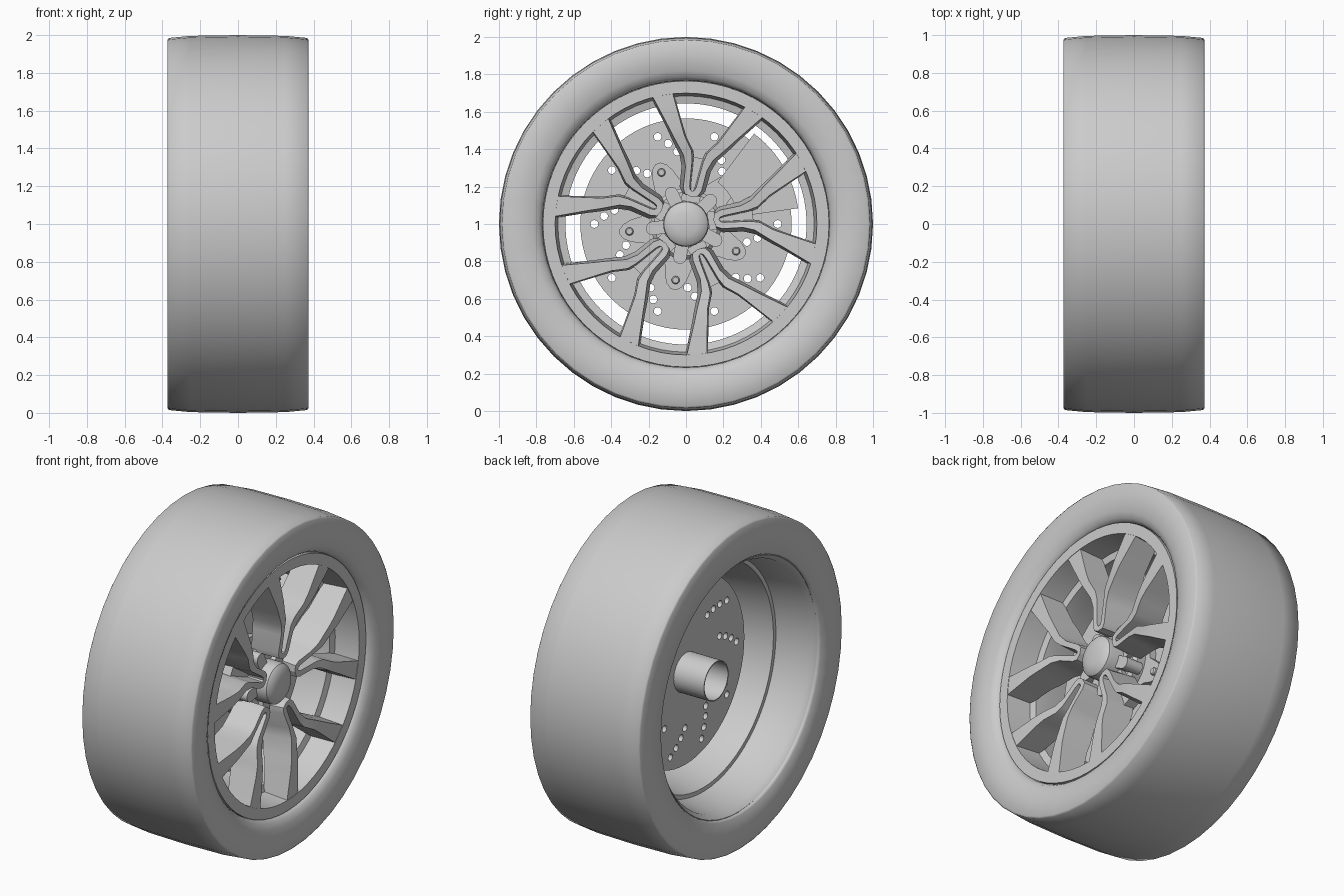
import bpy, bmesh
from math import cos, sin, pi, radians
from mathutils import Matrix

cube = bpy.data.objects.get("Cube")
if cube:
    bpy.data.objects.remove(cube)

grey = bpy.data.materials.new("plain grey")
grey.use_nodes = True
grey.diffuse_color = (0.6, 0.6, 0.6, 1)
grey.node_tree.nodes["Principled BSDF"].inputs["Base Color"].default_value = (0.6, 0.6, 0.6, 1)

# Parts are built around local z; this lays the axle along x at height 1
AXLE = Matrix(((0, 0, 1, 0), (1, 0, 0, 0), (0, 1, 0, 1), (0, 0, 0, 1)))
PAIR = radians(7.5)           # angle of the first spoke pair
STEP = 2 * pi / 5
LUG = PAIR + STEP / 2         # angle of the first lug


def finish(name, mesh, angle):
    mesh.transform(AXLE)
    mesh.materials.clear()
    mesh.materials.append(grey)
    for p in mesh.polygons:
        p.use_smooth = True
        p.material_index = 0
    mesh.set_sharp_from_angle(angle=radians(angle))
    obj = bpy.data.objects.new(name, mesh)
    bpy.context.scene.collection.objects.link(obj)


def from_bmesh(name, bm, angle=35):
    bmesh.ops.recalc_face_normals(bm, faces=bm.faces[:])
    mesh = bpy.data.meshes.new(name)
    bm.to_mesh(mesh)
    bm.free()
    finish(name, mesh, angle)


def lathe(name, profile, steps=48, closed=True, angle=35, centre=(0, 0)):
    """Spin (radius, axial) points round the axle."""
    bm = bmesh.new()
    verts = [bm.verts.new((r, 0, x)) for r, x in profile]
    pairs = list(zip(verts, verts[1:]))
    if closed:
        pairs.append((verts[-1], verts[0]))
    edges = [bm.edges.new(p) for p in pairs]
    bmesh.ops.spin(bm, geom=verts + edges, axis=(0, 0, 1), cent=(0, 0, 0),
                   angle=2 * pi, steps=steps, use_merge=True)
    bmesh.ops.remove_doubles(bm, verts=bm.verts[:], dist=1e-4)
    bmesh.ops.translate(bm, verts=bm.verts[:], vec=(*centre, 0))
    from_bmesh(name, bm, angle)


def plate(name, loops, x0, x1):
    """Extrude outlines from x0 to x1; inner outlines become holes."""
    curve = bpy.data.curves.new(name + "_outline", "CURVE")
    curve.dimensions = "2D"
    curve.fill_mode = "BOTH"
    curve.extrude = (x1 - x0) / 2
    for loop in loops:
        s = curve.splines.new("POLY")
        s.points.add(len(loop) - 1)
        for p, (a, b) in zip(s.points, loop):
            p.co = (a, b, 0, 1)
        s.use_cyclic_u = True
    tmp = bpy.data.objects.new(name + "_tmp", curve)
    bpy.context.scene.collection.objects.link(tmp)
    deps = bpy.context.evaluated_depsgraph_get()
    mesh = bpy.data.meshes.new_from_object(tmp.evaluated_get(deps))
    bpy.data.objects.remove(tmp)
    bm = bmesh.new()
    bm.from_mesh(mesh)
    bmesh.ops.remove_doubles(bm, verts=bm.verts[:], dist=1e-5)
    bmesh.ops.translate(bm, verts=bm.verts[:], vec=(0, 0, (x0 + x1) / 2))
    from_bmesh(name, bm)


def polar(r, a):
    return r * cos(a), r * sin(a)


def circle(r, n, centre=(0, 0)):
    return [(centre[0] + r * cos(2 * pi * i / n), centre[1] + r * sin(2 * pi * i / n))
            for i in range(n)]


def sector(r0, r1, a0, a1, n=12):
    angles = [radians(a0 + (a1 - a0) * i / n) for i in range(n + 1)]
    return [polar(r1, a) for a in angles] + [polar(r0, a) for a in reversed(angles)]


def turned(points, a):
    return [(u * cos(a) - v * sin(a), u * sin(a) + v * cos(a)) for u, v in points]


# Tyre
lathe("tyre", [(.765, -.36), (.775, -.373), (.975, -.373), (.985, -.366), (.996, -.25),
               (1, 0), (.996, .25), (.985, .366), (.975, .373), (.88, .373),
               (.82, .362), (.785, .345), (.768, .32)], angle=60)

# Rim barrel with its outer face ring
lathe("rim", [(.77, -.35), (.76, -.358), (.735, -.33), (.70, -.12), (.675, -.12),
              (.645, .08), (.645, .17), (.685, .18), (.70, .332), (.765, .332)],
      steps=64)

# Forked spokes: stations hold inner edge, outer edge, front height, depth and flare
STATIONS = [
    ((.705, .212), (.66, .318), .330, .15, .01),
    ((.52, .122), (.49, .183), .328, .17, .015),
    ((.46, .092), (.44, .145), .322, .18, .018),
    ((.39, .042), (.36, .08), .305, .18, .022),
    ((.34, .03), (.30, .058), .295, .18, .022),
    ((.205, .018), (.19, .050), .285, .17, .02),
    ((.185, .012), (.158, .036), .283, .17, .015),
    ((.178, 0), (.148, 0), .283, .17, 0),
]


def spoke_arm(bm, side, a):
    rows = []
    for (ui, vi), (uo, vo), front, depth, flare in STATIONS:
        section = [(ui, vi, front), (uo, vo, front),
                   (uo, vo + flare, front - depth),
                   (ui, max(vi - flare / 2, 0), front - depth)]
        row = []
        for u, v, x in section:
            (p, q), = turned([(u, v * side)], a)
            row.append(bm.verts.new((p, q, x)))
        rows.append(row)
    for r, s in zip(rows, rows[1:]):
        for i in range(4):
            j = (i + 1) % 4
            bm.faces.new((r[i], r[j], s[j], s[i]))
    bm.faces.new(rows[0])
    bm.faces.new(rows[-1])


for k in range(5):
    a = PAIR + k * STEP
    bm = bmesh.new()
    for side in (1, -1):
        spoke_arm(bm, side, a)
    from_bmesh(f"spoke_pair_{k + 1}", bm, 25)
    # Web between the two arms
    web = [(.12, -.05), (.30, -.05), (.36, -.035), (.36, .035), (.30, .05), (.12, .05)]
    plate(f"spoke_web_{k + 1}", [turned(web, a)], .11, .18)

# Hub cap, hub body and open rear axle sleeve
lathe("hub_cap", [(0, .305), (.06, .301), (.10, .291), (.118, .275), (.122, .257),
                  (.122, .08), (0, .08)], steps=32, closed=False)
lathe("hub_body", [(0, .15), (.17, .15), (.19, .13), (.19, .03), (0, .03)],
      steps=32, closed=False)
lathe("axle_sleeve", [(.119, .02), (.119, -.205), (.113, -.205), (.113, -.005), (0, -.005)],
      steps=32, closed=False)

# Brake disc with spiralled rows of drilled holes
holes = [circle(.021, 12, polar(.49 - .05 * j, radians(36 * i - 5.5 * j)))
         for i in range(10) for j in range(4)]
plate("brake_disc", [circle(.565, 64)] + holes, 0, .035)

# Five-lobed carrier over the disc
lobes = []
for i in range(80):
    t = 2 * pi * i / 80
    lobes.append(polar(.23 + .13 * max(0, cos(5 * (t - LUG))), t))
plate("disc_carrier", [lobes], .03, .075)

# Carrier bolts and hub lugs
for k in range(5):
    a = LUG + k * STEP
    lathe(f"carrier_bolt_{k + 1}", [(0, .095), (.016, .095), (.022, .088), (.022, .07)],
          steps=12, closed=False, centre=polar(.305, a))
    lug = [(.10, -.036)] + [(.18 + .036 * cos(t), .036 * sin(t))
                            for t in [pi * (i / 8 - .5) for i in range(9)]] + [(.10, .036)]
    plate(f"hub_lug_{k + 1}", [turned(lug, a)], .10, .21)

# Brake caliper clamped round the disc edge
plate("caliper_front", [sector(.28, .605, 8, 53)], .05, .11)
plate("caliper_bridge", [sector(.572, .605, 8, 53)], -.04, .06)
